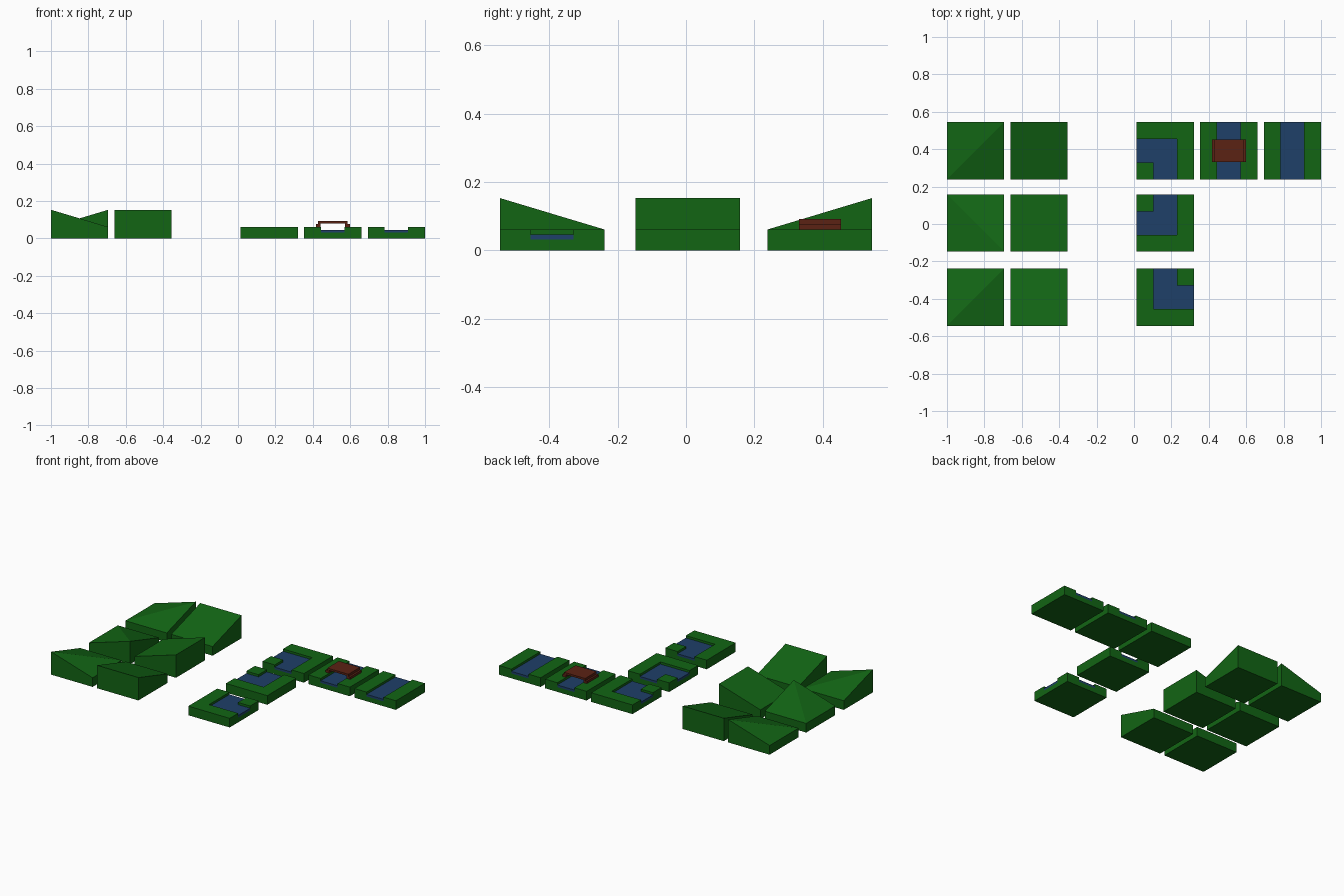
import bpy, bmesh

if "Cube" in bpy.data.objects:
    bpy.data.objects.remove(bpy.data.objects["Cube"])

SIZE, LOW, HIGH = 0.306, 0.061, 0.153      # tile side, low and high ground
BED, WATER, HALF = 0.032, 0.046, 0.063     # stream bed, water level, half width
H = SIZE / 2
COLS = [-0.847, -0.508, 0.167, 0.507, 0.847]
FRONT, MID, BACK = -0.392, 0.005, 0.392


def material(name, rgb):
    m = bpy.data.materials.new(name)
    m.diffuse_color = (*rgb, 1)
    m.use_nodes = True
    m.node_tree.nodes["Principled BSDF"].inputs["Base Color"].default_value = m.diffuse_color
    return m


GRASS = material("grass", (0.006, 0.13, 0.007))
BLUE = material("water", (0.013, 0.05, 0.14))
WOOD = material("wood", (0.105, 0.016, 0.007))


def finish(bm, name, loc, mat):
    bmesh.ops.recalc_face_normals(bm, faces=bm.faces)
    me = bpy.data.meshes.new(name)
    bm.to_mesh(me)
    bm.free()
    me.materials.append(mat)
    ob = bpy.data.objects.new(name, me)
    ob.location = loc
    bpy.context.collection.objects.link(ob)


def raise_faces(bm, faces, dz, keep=False):
    """Extrude faces straight up and return the new top faces."""
    geom = bmesh.ops.extrude_face_region(bm, geom=faces, use_keep_orig=keep)["geom"]
    for v in geom:
        if isinstance(v, bmesh.types.BMVert):
            v.co.z += dz
    if not keep:
        old = [f for f in faces if f.is_valid]
        if old:
            bmesh.ops.delete(bm, geom=old, context='FACES_ONLY')
    return [f for f in geom if isinstance(f, bmesh.types.BMFace)]


def cells(bm, wanted, z):
    """Faces of a 3x3 tile layout, for the (column, row) cells wanted."""
    c = [-H, -HALF, HALF, H]
    verts = {}

    def vert(i, j):
        if (i, j) not in verts:
            verts[i, j] = bm.verts.new((c[i], c[j], z))
        return verts[i, j]
    return [bm.faces.new([vert(i, j), vert(i + 1, j), vert(i + 1, j + 1), vert(i, j + 1)])
            for i, j in wanted]


def slope_tile(name, x, y, high):
    """Sloped ground; high lists raised corners: 0 SW, 1 SE, 2 NE, 3 NW."""
    bm = bmesh.new()
    xy = [(-H, -H), (H, -H), (H, H), (-H, H)]
    b = [bm.verts.new((*p, 0)) for p in xy]
    t = [bm.verts.new((*p, HIGH if i in high else LOW)) for i, p in enumerate(xy)]
    bm.faces.new(b[::-1])
    for i in range(4):
        j = (i + 1) % 4
        bm.faces.new([b[i], b[j], t[j], t[i]])
    if len(high) == 1:                     # ridge runs from the raised corner
        k = high[0]
        a, p, q, r = (t[(k + n) % 4] for n in range(4))
        bm.faces.new([a, p, q])
        bm.faces.new([a, q, r])
    else:
        bm.faces.new(t)
    finish(bm, name, (x, y, 0), GRASS)


def stream_tile(name, x, y, exits):
    """Flat ground with a sunken channel leading to the given sides."""
    side = {"N": (1, 2), "S": (1, 0), "E": (2, 1), "W": (0, 1)}
    wet = [(1, 1)] + [side[e] for e in exits]
    grid = [(i, j) for i in range(3) for j in range(3)]
    bm = bmesh.new()
    bed = raise_faces(bm, cells(bm, grid, 0), BED, keep=True)

    def cell(f):
        p = f.calc_center_median()
        return tuple(0 if v < -HALF else 2 if v > HALF else 1 for v in (p.x, p.y))
    raise_faces(bm, [f for f in bed if cell(f) not in wet], LOW - BED)
    finish(bm, name + "_ground", (x, y, 0), GRASS)
    bm = bmesh.new()
    raise_faces(bm, cells(bm, wet, BED), WATER - BED, keep=True)
    finish(bm, name + "_water", (x, y, 0), BLUE)


# Sloped tiles: corner hills and straight ramps
for label, y, corner, edge in (("front", FRONT, [0], [0, 1]),
                               ("middle", MID, [1], [1, 2]),
                               ("back", BACK, [2], [2, 3])):
    slope_tile("hill_corner_" + label, COLS[0], y, corner)
    slope_tile("hill_ramp_" + label, COLS[1], y, edge)

# Stream tiles: three bends and two straights
stream_tile("stream_bend_front", COLS[2], FRONT, "EN")
stream_tile("stream_bend_middle", COLS[2], MID, "WN")
stream_tile("stream_bend_back", COLS[2], BACK, "WS")
stream_tile("stream_bridged", COLS[3], BACK, "NS")
stream_tile("stream_straight", COLS[4], BACK, "NS")

# Stepped footbridge: mirrored profile extruded along the stream
half = [(0.065, LOW), (0.091, LOW), (0.091, 0.076), (0.078, 0.076), (0.078, 0.092)]
right = [(0.065, 0.079)] + half
profile = right + [(-px, pz) for px, pz in reversed(right)]
bm = bmesh.new()
face = bm.faces.new([bm.verts.new((px, -0.061, pz)) for px, pz in profile])
ext = bmesh.ops.extrude_face_region(bm, geom=[face], use_keep_orig=True)["geom"]
for v in ext:
    if isinstance(v, bmesh.types.BMVert):
        v.co.y += 0.122
finish(bm, "footbridge", (COLS[3], BACK, 0), WOOD)
